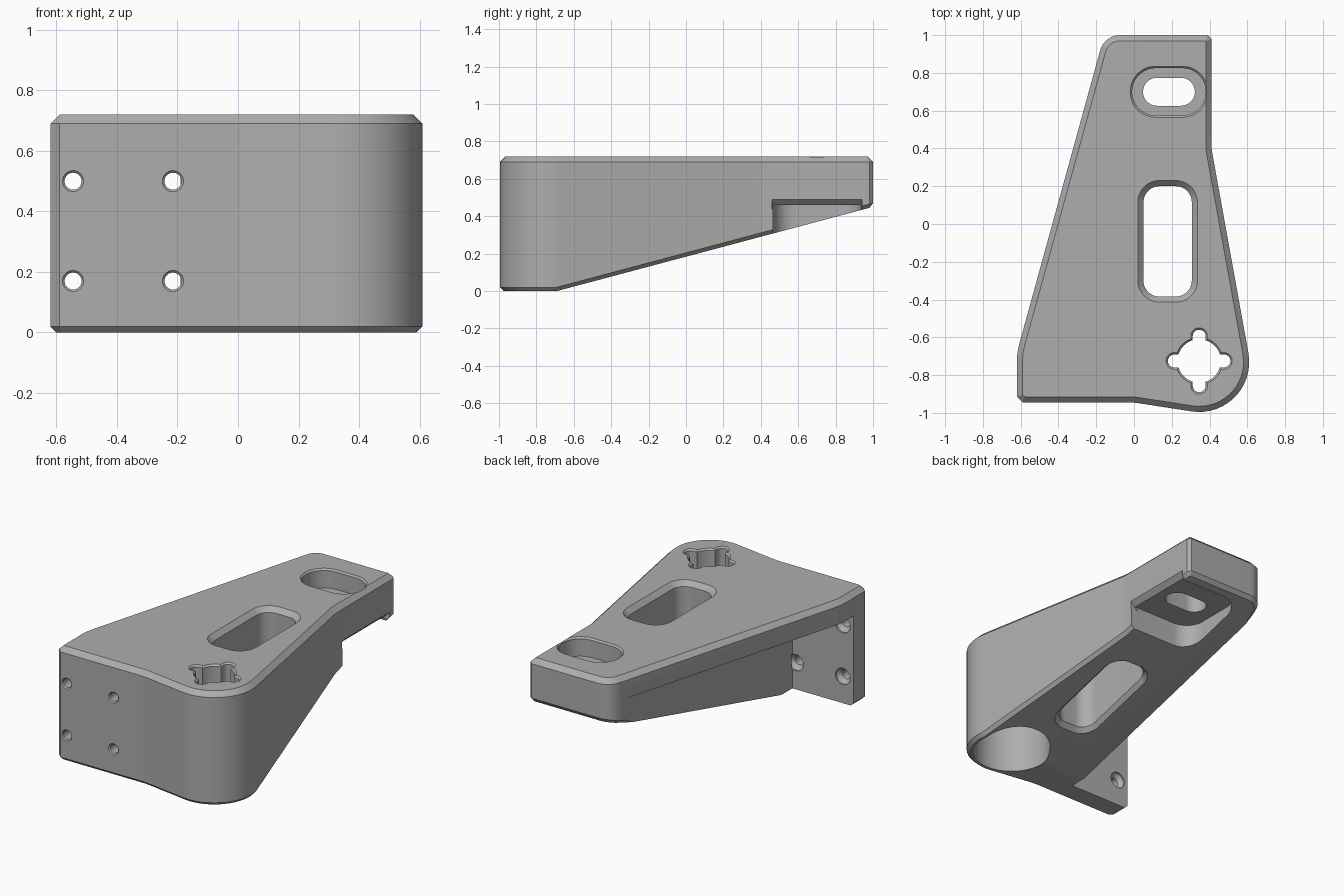
import bpy, bmesh, math
from mathutils import Matrix, Vector

cube = bpy.data.objects.get("Cube")
if cube:
    bpy.data.objects.remove(cube, do_unlink=True)

TOP = 0.72
WALL = 0.145                      # flange and deck thickness
SLOPE, SLOPE_Y = 0.2663, -0.69    # rising underside
SLOPE_Z = -SLOPE * SLOPE_Y

gray = bpy.data.materials.new("plain_gray")
gray.use_nodes = True
gray.diffuse_color = (0.42, 0.42, 0.42, 1)
gray.node_tree.nodes["Principled BSDF"].inputs["Base Color"].default_value = (0.42, 0.42, 0.42, 1)


def rounded(corners):
    """Polygon of (x, y, radius) corners, each replaced by an arc."""
    out = []
    for i, (x, y, r) in enumerate(corners):
        p = Vector((x, y))
        a = (Vector(corners[i - 1][:2]) - p).normalized()
        b = (Vector(corners[(i + 1) % len(corners)][:2]) - p).normalized()
        if r <= 0:
            out.append(p)
            continue
        half = math.acos(max(-1, min(1, a.dot(b)))) / 2
        centre = p + (a + b).normalized() * (r / math.sin(half))
        start = p + a * (r / math.tan(half)) - centre
        turn = math.pi - 2 * half
        steps = max(2, round(turn / 0.13))
        if a.x * b.y - a.y * b.x > 0:      # inward corner turns the other way
            turn = -turn
        for k in range(steps + 1):
            t = turn * k / steps
            c, s = math.cos(t), math.sin(t)
            out.append(centre + Vector((c * start.x - s * start.y, s * start.x + c * start.y)))
    return out


def slot(cx, cy, hx, hy, r, grow=0.0):
    hx, hy, r = hx + grow, hy + grow, r + grow
    r = min(r, min(hx, hy) * 0.99)
    return rounded([(cx - hx, cy - hy, r), (cx + hx, cy - hy, r),
                    (cx + hx, cy + hy, r), (cx - hx, cy + hy, r)])


def disc(cx, cy, r, n=48):
    return [Vector((cx + r * math.cos(math.tau * k / n), cy + r * math.sin(math.tau * k / n)))
            for k in range(n)]


def loft(levels):
    """Solid through (outline, height, tilt) levels."""
    bm = bmesh.new()
    rings = [[bm.verts.new((p.x, p.y, z + tilt * p.y)) for p in pts] for pts, z, tilt in levels]
    for lo, hi in zip(rings, rings[1:]):
        for i in range(len(lo)):
            bm.faces.new((lo[i - 1], lo[i], hi[i], hi[i - 1]))
    bm.faces.new(rings[0][::-1])
    bm.faces.new(rings[-1])
    bmesh.ops.recalc_face_normals(bm, faces=bm.faces)
    return bm


def to_object(name, bm):
    mesh = bpy.data.meshes.new(name)
    bm.to_mesh(mesh)
    bm.free()
    mesh.materials.append(gray)
    ob = bpy.data.objects.new(name, mesh)
    bpy.context.collection.objects.link(ob)
    return ob


# Bracket body: outline prism with sloping underside
outline = rounded([(-0.62, -0.915, 0), (-0.59, -0.945, 0), (0, -0.945, 0.3),
                   (0.672, -1.049, 0.265), (0.41, 0.4, 0.3), (0.41, 0.98, 0),
                   (0.39, 1.0, 0), (-0.157, 1.0, 0.11), (-0.62, -0.68, 0.3)])
bm = loft([(outline, 0, 0), (outline, TOP, 0)])
bmesh.ops.bisect_plane(bm, geom=bm.verts[:] + bm.edges[:] + bm.faces[:],
                       plane_co=(0, SLOPE_Y, 0), plane_no=(0, -SLOPE, 1), clear_inner=True)
bmesh.ops.holes_fill(bm, edges=[e for e in bm.edges if e.is_boundary], sides=0)
bmesh.ops.recalc_face_normals(bm, faces=bm.faces)


def rim(sign):
    edges = []
    for e in bm.edges:
        tilts = sorted(f.normal.z * sign for f in e.link_faces)
        if len(tilts) == 2 and abs(tilts[0]) < 0.1 and tilts[1] > 0.9:
            edges.append(e)
    return edges


# Chamfered top and bottom rims
for sign, width in ((1, 0.03), (-1, 0.02)):
    bmesh.ops.bevel(bm, geom=rim(sign), offset=width, segments=1, affect='EDGES', profile=0.5)
body = to_object("bracket_body", bm)

cutters = []


def cut(levels, matrix=None):
    c = loft([(lv + (0,))[:3] for lv in levels])
    if matrix:
        bmesh.ops.transform(c, matrix=matrix, verts=c.verts)
    ob = to_object("cutter", c)
    ob.hide_render = True
    cutters.append(ob)


def box(x0, x1, y0, y1):
    return [Vector(p) for p in ((x0, y0), (x1, y0), (x1, y1), (x0, y1))]


# Open side behind the mounting flange, under the deck
side = box(-1, -0.19, -0.945 + WALL, 0.95)
cut([(side, -0.5), (side, TOP - WALL)])

# Long central window, chamfered at deck and underside
win = (0.178, -0.092, 0.128, 0.292, 0.085)
cut([(slot(*win), -0.5), (slot(*win), TOP - 0.03),
     (slot(*win, 0.03), TOP), (slot(*win, 0.03), TOP + 0.1)])
cut([(slot(*win, 0.025), SLOPE_Z - 0.1, SLOPE), (slot(*win, 0.025), SLOPE_Z, SLOPE),
     (slot(*win), SLOPE_Z + 0.025, SLOPE), (slot(*win), SLOPE_Z + 0.1, SLOPE)])

# Arm end: slot, stadium counterbore above, open pocket below
arm = (0.185, 0.7)
hole = slot(*arm, 0.137, 0.074, 0.074)
cut([(hole, 0.2), (hole, 1)])
bore = (*arm, 0.195, 0.125, 0.125)
cut([(slot(*bore), 0.6), (slot(*bore), TOP - 0.01),
     (slot(*bore, 0.01), TOP), (slot(*bore, 0.01), TOP + 0.1)])
pocket = slot(0.38, 0.7, 0.42, 0.235, 0.12)
cut([(pocket, -0.5), (pocket, 0.46)])
cut([(box(0.36, 0.6, 0.46, 0.94), 0.44), (box(0.415, 0.6, 0.46, 0.94), 0.495)])

# Round socket from below with a cross-shaped opening in the deck
cx, cy = 0.345, -0.725
cut([(disc(cx, cy, 0.23), -0.5), (disc(cx, cy, 0.23), TOP - WALL)])
for shape in (lambda g: disc(cx, cy, 0.115 + g),
              lambda g: slot(cx, cy, 0.165, 0.034, 0.034, g),
              lambda g: slot(cx, cy, 0.034, 0.165, 0.034, g)):
    cut([(shape(0), 0.4), (shape(0), TOP - 0.01), (shape(0.01), TOP), (shape(0.01), TOP + 0.1)])

# Countersunk screw holes through the flange
to_front = Matrix.Rotation(math.pi / 2, 4, 'X')
for x in (-0.545, -0.215):
    for z in (0.17, 0.5):
        cut([(disc(x, z, r, 32), depth) for r, depth in
             ((0.052, 0.79), (0.052, 0.81), (0.028, 0.835), (0.028, 0.938), (0.035, 0.945), (0.035, 1))],
            to_front)

# Apply the cuts
bpy.ops.object.select_all(action='DESELECT')
bpy.context.view_layer.objects.active = body
body.select_set(True)
for c in cutters:
    mod = body.modifiers.new("cut", 'BOOLEAN')
    mod.operation, mod.solver, mod.object = 'DIFFERENCE', 'EXACT', c
    bpy.ops.object.modifier_apply(modifier=mod.name)
    bpy.data.objects.remove(c, do_unlink=True)
bpy.ops.object.shade_smooth_by_angle(angle=math.radians(25))
